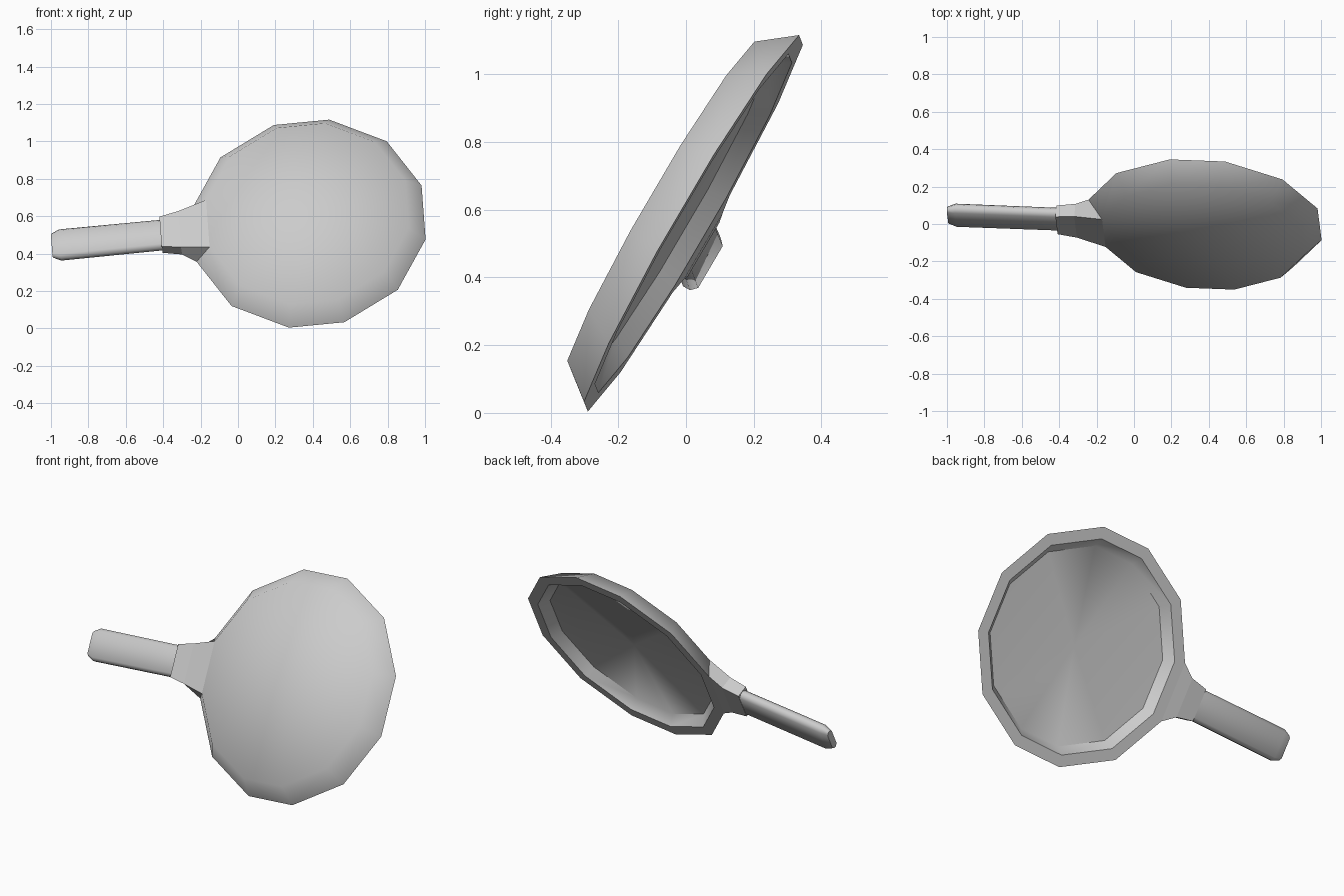
import bpy, bmesh, math
from mathutils import Matrix, Vector

cube = bpy.data.objects.get("Cube")
if cube:
    bpy.data.objects.remove(cube)

metal = bpy.data.materials.new("grey_metal")
metal.use_nodes = True
grey = (0.6, 0.6, 0.6, 1)
metal.diffuse_color = grey
metal.node_tree.nodes["Principled BSDF"].inputs["Base Color"].default_value = grey

# Tilted frame: x runs along the handle, z points out of the open side
n = Vector((0.082, 0.863, -0.5)).normalized()
u = Vector((-0.995, 0.04, -0.098))
u = (u - n * u.dot(n)).normalized()
v = n.cross(u)
FRAME = Matrix.Translation((0.38, 0.022, 0.56)) @ Matrix((u, v, n)).transposed().to_4x4()


def loft(name, rings, cap_start=True, cap_end=True, smooth=None):
    """Skin a list of equal-length point rings into one object."""
    bm = bmesh.new()
    loops = [[bm.verts.new(p) for p in ring] for ring in rings]
    for a, b in zip(loops, loops[1:]):
        for i in range(len(a)):
            j = (i + 1) % len(a)
            bm.faces.new((a[i], a[j], b[j], b[i]))
    for loop, wanted in ((loops[0], cap_start), (loops[-1], cap_end)):
        if wanted:
            bm.faces.new(loop)
    bmesh.ops.remove_doubles(bm, verts=bm.verts, dist=0.0005)
    bmesh.ops.recalc_face_normals(bm, faces=bm.faces)
    mesh = bpy.data.meshes.new(name)
    bm.to_mesh(mesh)
    bm.free()
    mesh.materials.append(metal)
    obj = bpy.data.objects.new(name, mesh)
    bpy.context.collection.objects.link(obj)
    obj.matrix_world = FRAME
    if smooth:
        bpy.ops.object.select_all(action='DESELECT')
        obj.select_set(True)
        bpy.context.view_layer.objects.active = obj
        bpy.ops.object.shade_smooth_by_angle(angle=math.radians(smooth))
    return obj


# Twelve corner directions, slightly tighter at the two sides
quarter = [15, 45.5, 76.5]
half_turn = quarter + [180 - a for a in reversed(quarter)]
ANGLES = [math.radians(a) for a in half_turn + [a + 180 for a in half_turn]]


def ring(r, z):
    return [Vector((0.985 * r * math.cos(a), r * math.sin(a), z)) for a in ANGLES]


def slab(x, half, top, bottom, bevel=0.0):
    """Cross-section across the handle, optionally with cut corners."""
    b = bevel
    pts = [(half - b, top), (b - half, top), (-half, top - b), (-half, bottom + b),
           (b - half, bottom), (half - b, bottom), (half, bottom + b), (half, top - b)]
    if not b:
        pts = [pts[i] for i in (0, 1, 4, 5)]
    return [Vector((x, y, z)) for y, z in pts]


# Shallow twelve-sided pan: outer floor and wall, flat lip, inner wall and floor
rim, base = ring(0.647, 0), ring(0.563, -0.106)
loft("bowl", [ring(0.0001, -0.13), base, rim, ring(0.582, 0),
              ring(0.54, -0.056), ring(0.0001, -0.079)], False, False, smooth=51.5)

# Flared neck growing from one wall facet
root = [rim[0], rim[-1], base[-1], base[0]]
loft("neck", [root, slab(0.69, 0.112, 0.003, -0.075), slab(0.793, 0.092, 0, -0.07)], False)

# Bar handle with cut corners and a bevelled end
loft("handle", [slab(0.788, 0.088, -0.001, -0.06, 0.018),
                slab(1.335, 0.09, -0.001, -0.06, 0.018),
                slab(1.38, 0.07, -0.012, -0.05, 0.013)], smooth=50)
